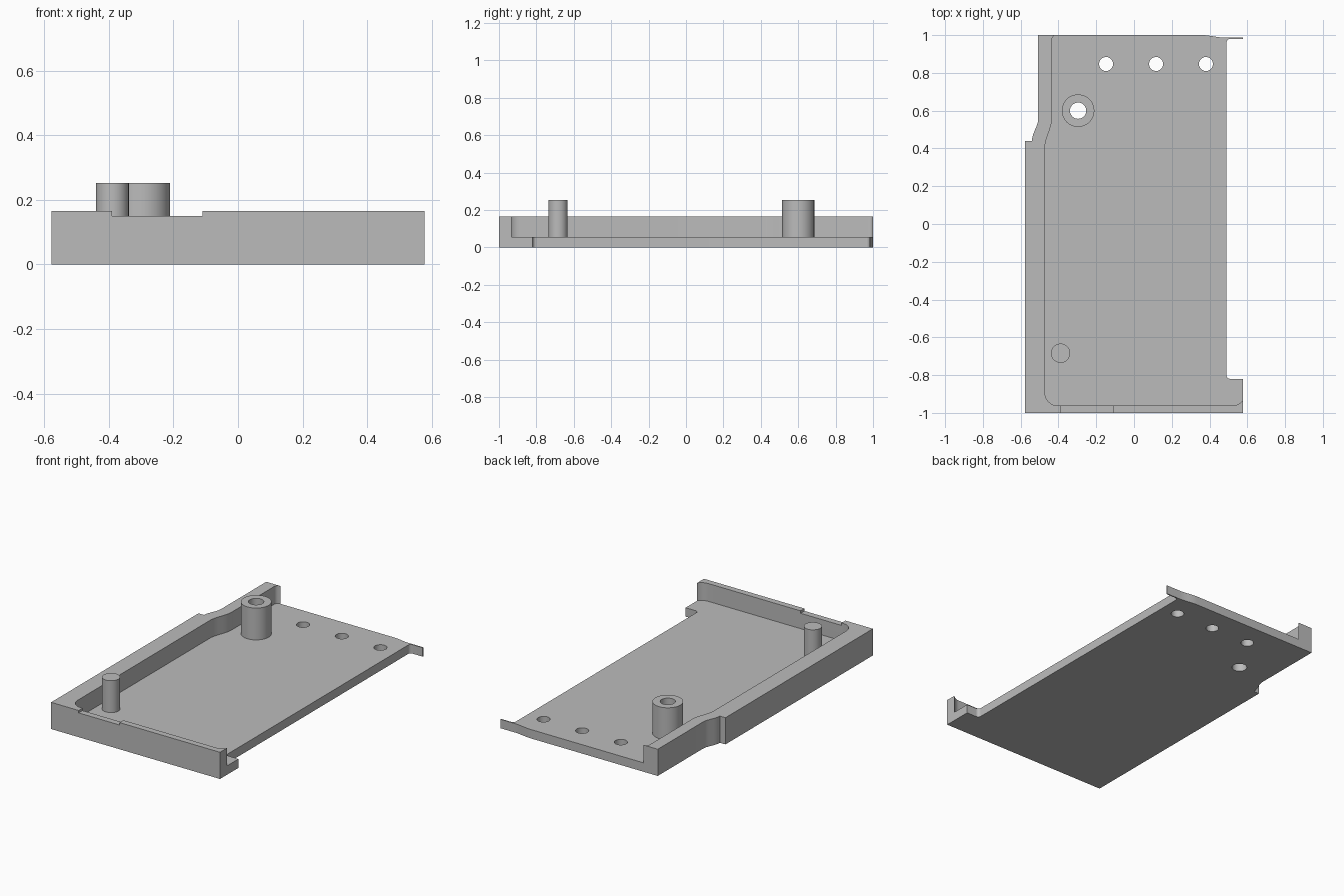
import bpy, bmesh
from math import sin, cos, radians, pi

cube = bpy.data.objects.get("Cube")
if cube:
    bpy.data.objects.remove(cube, do_unlink=True)

grey = bpy.data.materials.new("plain grey")
grey.use_nodes = True
colour = (0.5, 0.5, 0.5, 1)
grey.diffuse_color = colour
grey.node_tree.nodes["Principled BSDF"].inputs["Base Color"].default_value = colour

FLOOR, RIM, POST = 0.055, 0.165, 0.252


def arc(cx, cy, r, start, end, n=10):
    angles = [radians(start + (end - start) * i / n) for i in range(n + 1)]
    return [(cx + r * cos(a), cy + r * sin(a)) for a in angles]


def ease(a, b, n=12):
    """S-shaped run from a to b that bends in x."""
    return [(a[0] + (b[0] - a[0]) * (1 - cos(pi * i / n)) / 2,
             a[1] + (b[1] - a[1]) * i / n) for i in range(n + 1)]


def prism(name, outline, z0, z1):
    bm = bmesh.new()
    base = bm.faces.new([bm.verts.new((x, y, z0)) for x, y in outline])
    top = bmesh.ops.extrude_face_region(bm, geom=[base])["geom"]
    bmesh.ops.translate(bm, vec=(0, 0, z1 - z0),
                        verts=[v for v in top if isinstance(v, bmesh.types.BMVert)])
    bmesh.ops.recalc_face_normals(bm, faces=bm.faces)
    mesh = bpy.data.meshes.new(name)
    bm.to_mesh(mesh)
    bm.free()
    mesh.materials.append(grey)
    ob = bpy.data.objects.new(name, mesh)
    bpy.context.collection.objects.link(ob)
    return ob


def cylinder(name, x, y, r, z0, z1):
    return prism(name, arc(x, y, r, 0, 360, 48)[:-1], z0, z1)


def combine(ob, tool, operation):
    mod = ob.modifiers.new("cut", "BOOLEAN")
    mod.object, mod.operation, mod.solver = tool, operation, "EXACT"
    bpy.context.view_layer.objects.active = ob
    bpy.ops.object.modifier_apply(modifier=mod.name)
    bpy.data.objects.remove(tool, do_unlink=True)


# Outer left side, from the back corner to the front corner
left_side = ([(-0.507, 1)] + ease((-0.507, 0.56), (-0.54, 0.44))
             + [(-0.578, 0.44), (-0.578, -1)])

# Floor plate with a front tab and a thin back fin on the open side
back_edge = [(0.48 - 0.12 * i / 10, 0.987 + 0.013 * (1 - cos(pi * i / 10)) / 2)
             for i in range(11)]
tray = prism("tray", left_side + [(0.577, -1), (0.577, -0.82)]
             + arc(0.51, -0.80, 0.02, 270, 180) + arc(0.51, 0.96, 0.02, 180, 90)
             + [(0.577, 0.98), (0.577, 0.987)] + back_edge, 0, FLOOR)

# Raised rim along the left and front
rim = prism("rim", left_side + [(0.577, -1)]
            + arc(0.52, -0.892, 0.07, -35.5, -90)
            + arc(-0.402, -0.892, 0.07, 270, 180)
            + ease((-0.472, 0.40), (-0.435, 0.56))
            + arc(-0.41, 0.975, 0.025, 180, 90), FLOOR, RIM)
notch = prism("notch_cutter", [(-0.39, -1.1), (-0.11, -1.1), (-0.11, -0.95),
                               (-0.39, -0.95)], 0.15, 0.3)
combine(rim, notch, "DIFFERENCE")
combine(tray, rim, "UNION")

# Posts standing on the floor
hollow_post = cylinder("hollow_post", -0.296, 0.6, 0.086, FLOOR, POST)
solid_pin = cylinder("solid_pin", -0.389, -0.684, 0.051, FLOOR, POST)
combine(tray, hollow_post, "UNION")
combine(tray, solid_pin, "UNION")

# Holes through the post and the floor
for x, y, r in [(-0.296, 0.6, 0.043), (-0.148, 0.847, 0.037),
                (0.117, 0.847, 0.037), (0.381, 0.847, 0.037)]:
    combine(tray, cylinder("hole_cutter", x, y, r, -0.1, 0.4), "DIFFERENCE")

# Merge the flat regions and keep hard edges sharp
bm = bmesh.new()
bm.from_mesh(tray.data)
bmesh.ops.remove_doubles(bm, verts=bm.verts, dist=0.0001)
bmesh.ops.dissolve_limit(bm, angle_limit=radians(0.5), verts=bm.verts, edges=bm.edges)
bm.to_mesh(tray.data)
bm.free()
bpy.ops.object.select_all(action="DESELECT")
tray.select_set(True)
bpy.context.view_layer.objects.active = tray
bpy.ops.object.shade_smooth_by_angle(angle=radians(30))
